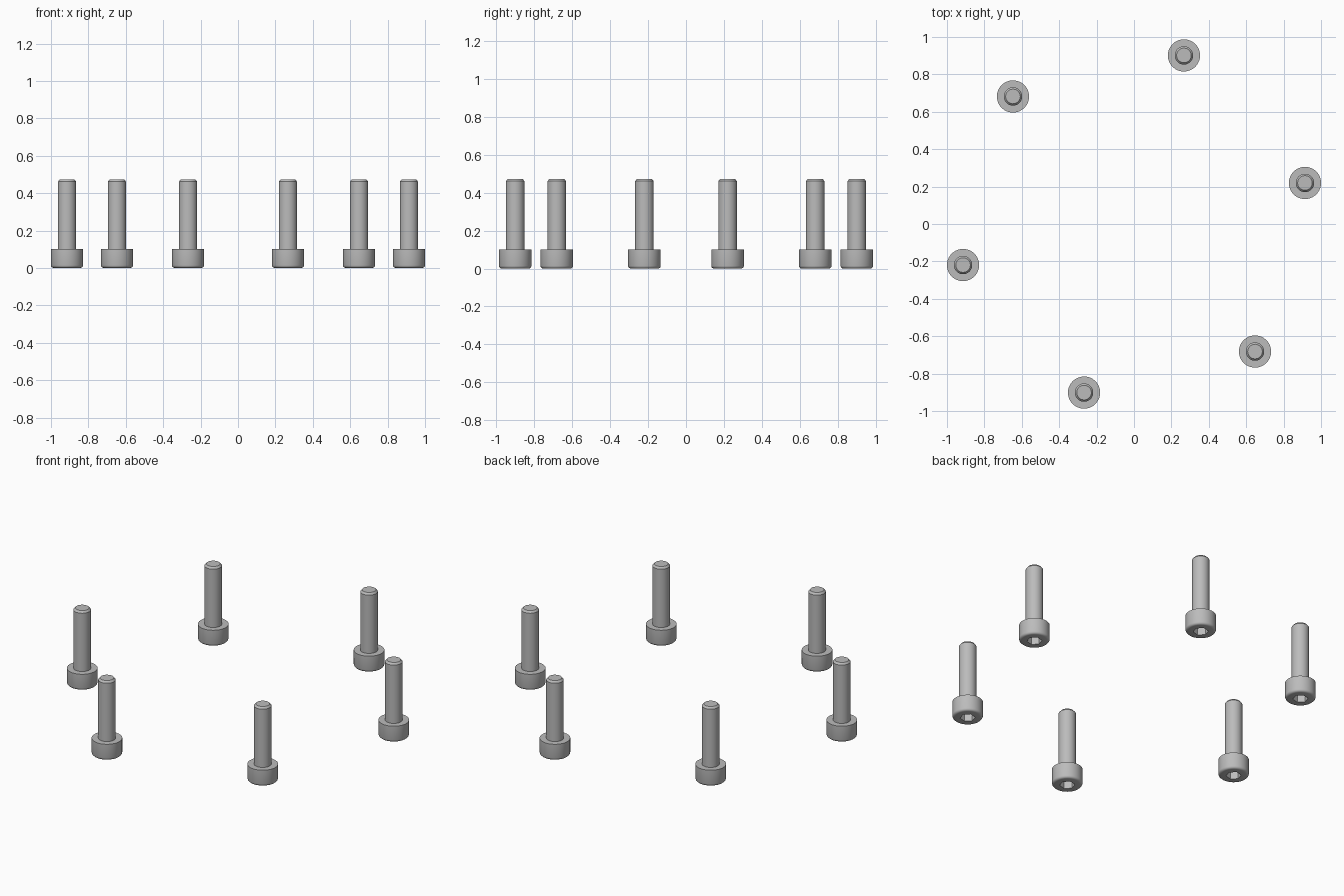
import bpy, bmesh, math

cube = bpy.data.objects.get("Cube")
if cube:
    bpy.data.objects.remove(cube, do_unlink=True)

SEGMENTS = 48
CIRCLE_RADIUS = 0.94
START_ANGLE = math.radians(13.5)

steel = bpy.data.materials.new("grey steel")
steel.use_nodes = True
colour = (0.5, 0.5, 0.5, 1)
steel.diffuse_color = colour
steel.node_tree.nodes["Principled BSDF"].inputs["Base Color"].default_value = colour


def hex_radius(corner, angle):
    """Distance from the centre to the side of a hexagon at an angle."""
    side = angle % (math.pi / 3) - math.pi / 6
    return corner * math.cos(math.pi / 6) / math.cos(side)


# Bolt outline from socket floor to shaft tip: radius, height, hexagonal
outline = [
    (0.043, 0.05, True), (0.043, 0.0, True),
    (0.072, 0.0, False), (0.079, 0.002, False),
    (0.084, 0.007, False), (0.086, 0.014, False),
    (0.086, 0.1, False), (0.049, 0.1, False),
    (0.049, 0.461, False), (0.039, 0.473, False),
]


def make_bolt_mesh():
    bm = bmesh.new()
    rings = []
    for radius, z, is_hex in outline:
        ring = []
        for i in range(SEGMENTS):
            a = math.tau * i / SEGMENTS
            r = hex_radius(radius, a) if is_hex else radius
            ring.append(bm.verts.new((r * math.cos(a), r * math.sin(a), z)))
        rings.append(ring)
    for low, high in zip(rings, rings[1:]):
        for i in range(SEGMENTS):
            j = (i + 1) % SEGMENTS
            bm.faces.new((low[i], low[j], high[j], high[i]))
    # Socket floor and shaft tip
    bm.faces.new(rings[0][::-1])
    bm.faces.new(rings[-1])
    bmesh.ops.recalc_face_normals(bm, faces=bm.faces)
    mesh = bpy.data.meshes.new("socket_bolt")
    bm.to_mesh(mesh)
    bm.free()
    mesh.materials.append(steel)
    return mesh


# Six bolts standing on their heads around a circle
bolt_mesh = make_bolt_mesh()
bolts = []
for n in range(6):
    angle = START_ANGLE + n * math.pi / 3
    bolt = bpy.data.objects.new(f"socket_bolt_{n + 1}", bolt_mesh)
    bolt.location = (CIRCLE_RADIUS * math.cos(angle), CIRCLE_RADIUS * math.sin(angle), 0)
    bolt.rotation_euler.z = angle
    bpy.context.collection.objects.link(bolt)
    bolts.append(bolt)

# Smooth round sides, crisp rims
bpy.ops.object.select_all(action="DESELECT")
bolts[0].select_set(True)
bpy.context.view_layer.objects.active = bolts[0]
bpy.ops.object.shade_smooth_by_angle(angle=math.radians(30))
